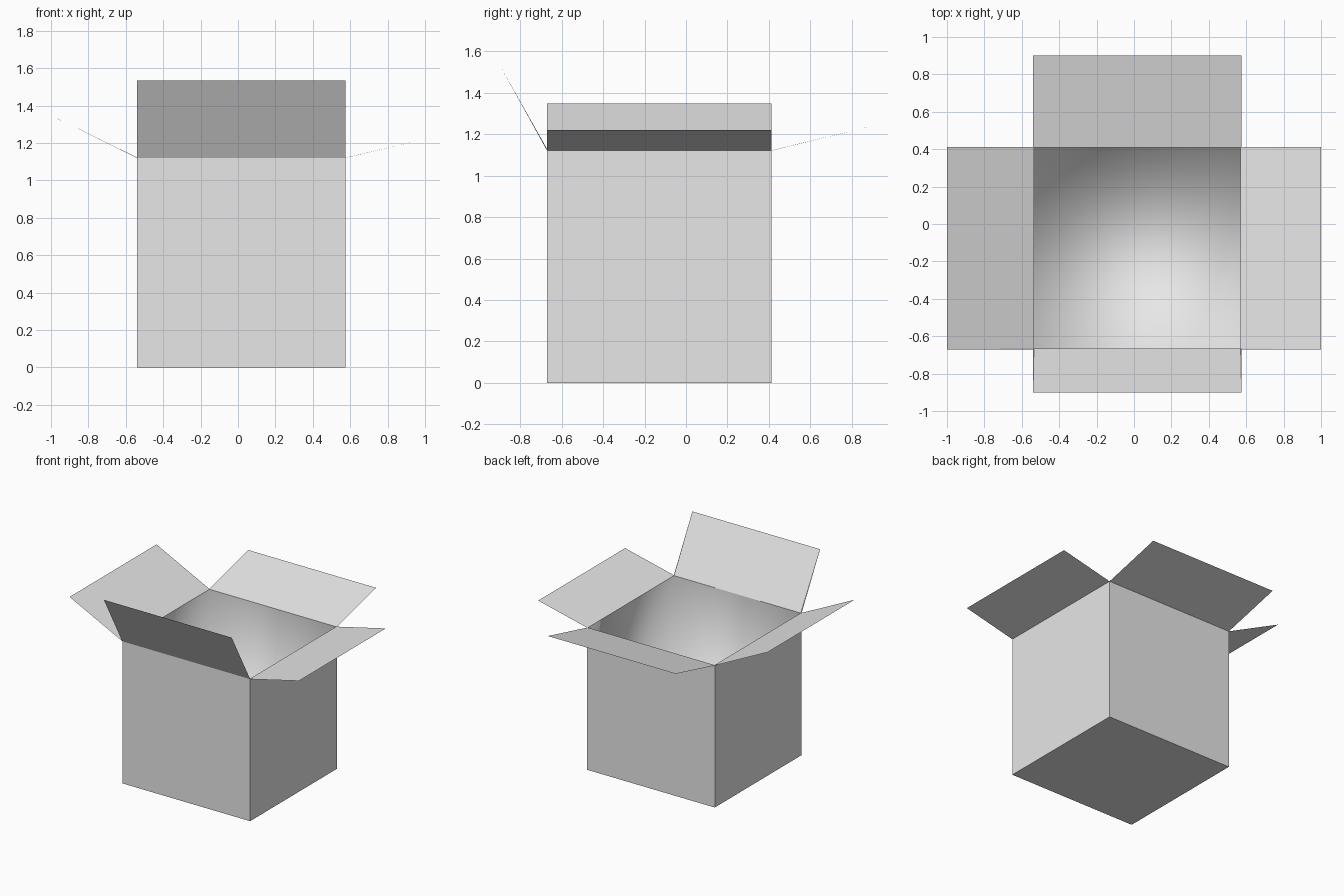
import bpy
import bmesh
from mathutils import Vector

cube = bpy.data.objects.get("Cube")
if cube:
    bpy.data.objects.remove(cube, do_unlink=True)

LEFT, RIGHT, FRONT, BACK, HEIGHT, WALL = -0.54, 0.575, -0.67, 0.413, 1.12, 0.005

card = bpy.data.materials.new("plain grey card")
card.use_nodes = True
grey = (0.8, 0.8, 0.8, 1)
card.diffuse_color = grey
card.node_tree.nodes["Principled BSDF"].inputs["Base Color"].default_value = grey


def ring(inset, z):
    """Four corners of the box, counter-clockwise from the front at -x."""
    x0, x1, y0, y1 = LEFT + inset, RIGHT - inset, FRONT + inset, BACK - inset
    return [Vector(p) for p in ((x0, y0, z), (x1, y0, z), (x1, y1, z), (x0, y1, z))]


def make_object(name, points, faces, smooth=False, recalc=False):
    bm = bmesh.new()
    verts = [bm.verts.new(p) for p in points]
    for face in faces:
        bm.faces.new([verts[i] for i in face]).smooth = smooth
    if recalc:
        bmesh.ops.recalc_face_normals(bm, faces=bm.faces[:])
    mesh = bpy.data.meshes.new(name)
    bm.to_mesh(mesh)
    bm.free()
    mesh.materials.append(card)
    obj = bpy.data.objects.new(name, mesh)
    bpy.context.collection.objects.link(obj)


# Box: flat outside shell and softly shaded inside lining, both open at the top
shell = [(3, 2, 1, 0)] + [(i, (i + 1) % 4, (i + 1) % 4 + 4, i + 4) for i in range(4)]
lining = [face[::-1] for face in shell]
make_object("box_outside", ring(0, 0) + ring(0, HEIGHT), shell)
make_object("box_lining", ring(WALL, WALL) + ring(WALL, HEIGHT), lining, smooth=True)

# Flaps: thin boards hinged on the rim, tapering to a sharp free edge
flaps = [
    ("front_flap", (0, -0.23, 0.415)),
    ("left_flap", (0.425, 0, 0.1)),
    ("back_flap", (0, 0.487, 0.12)),
    ("right_flap", (-0.46, 0, 0.227)),
]
wedge = [(0, 1, 3, 2), (0, 1, 5, 4), (2, 3, 5, 4), (0, 2, 4), (1, 3, 5)]
outer, inner = ring(0, HEIGHT), ring(WALL, HEIGHT)
for i, (name, reach) in enumerate(flaps):
    j = (i + 1) % 4
    tips = [outer[i] + Vector(reach), outer[j] + Vector(reach)]
    make_object(name, [outer[i], outer[j], inner[i], inner[j]] + tips, wedge, recalc=True)
